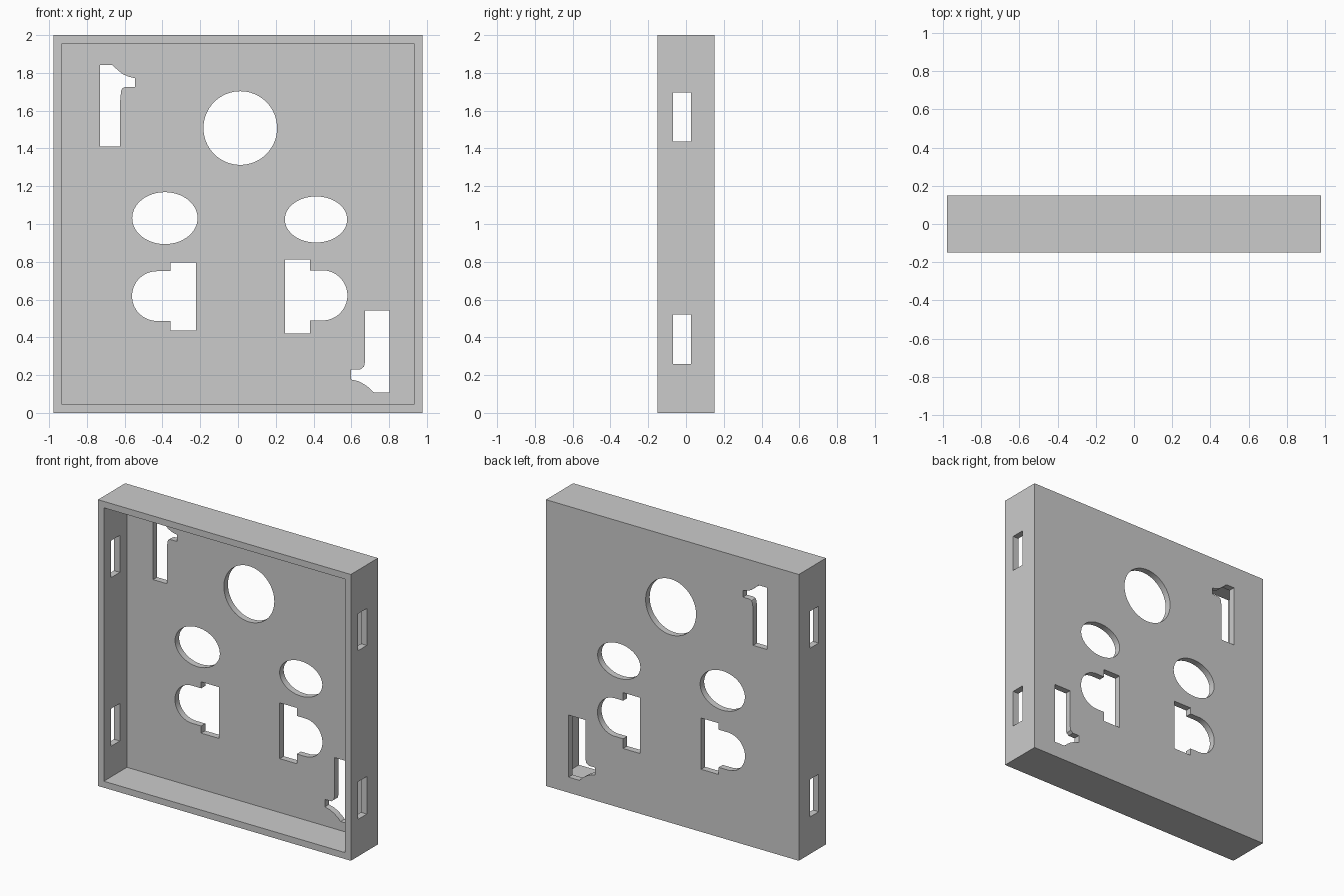
import bpy, bmesh
from math import sin, cos, pi, radians

cube = bpy.data.objects.get("Cube")
if cube:
    bpy.data.objects.remove(cube)

HX, HY, H = 0.977, 0.15, 2.0      # half width, half depth, height
WALL = 0.045

grey = bpy.data.materials.new("plain grey")
grey.use_nodes = True
GREY = (0.6, 0.6, 0.6, 1)
grey.diffuse_color = GREY
grey.node_tree.nodes["Principled BSDF"].inputs["Base Color"].default_value = GREY


def prism(name, outline, y0, y1):
    """Closed x-z outline extruded from y0 to y1."""
    bm = bmesh.new()
    face = bm.faces.new([bm.verts.new((x, y0, z)) for x, z in outline])
    new = bmesh.ops.extrude_face_region(bm, geom=[face])["geom"]
    bmesh.ops.translate(bm, vec=(0, y1 - y0, 0),
                        verts=[v for v in new if isinstance(v, bmesh.types.BMVert)])
    bmesh.ops.recalc_face_normals(bm, faces=bm.faces)
    mesh = bpy.data.meshes.new(name)
    bm.to_mesh(mesh)
    bm.free()
    obj = bpy.data.objects.new(name, mesh)
    bpy.context.collection.objects.link(obj)
    return obj


def rect(x0, x1, z0, z1):
    return [(x0, z0), (x1, z0), (x1, z1), (x0, z1)]


def arc(cx, cz, rx, rz, start=0, sweep=360, n=64):
    count = n if sweep == 360 else n + 1
    angles = [radians(start + sweep * i / n) for i in range(count)]
    return [(cx + rx * cos(a), cz + rz * sin(a)) for a in angles]


def tabbed_round(flat, step, tip, low, high, z0, z1):
    """Upright bar from flat to step, with a half-round lobe reaching to tip."""
    r = (z1 - z0) / 2
    side = 1 if tip > step else -1
    lobe = arc(tip - side * r, (z0 + z1) / 2, side * r, r, -90, 180, 32)
    return [(flat, low), (step, low), (step, z0)] + lobe + [(step, z1), (step, high), (flat, high)]


# Tray body, open at the front
body = prism("tray", rect(-HX, HX, 0, H), -HY, HY)
body.data.materials.append(grey)

cutters = [prism("cavity_cutter", rect(-HX + WALL, HX - WALL, WALL, H - WALL),
                 -HY - 0.1, HY - WALL)]

# Openings in the back panel
upper_hook = [(-0.73, 1.41), (-0.624, 1.41), (-0.624, 1.65), (-0.619, 1.704),
              (-0.611, 1.72), (-0.595, 1.726), (-0.545, 1.726), (-0.545, 1.772),
              (-0.58, 1.78), (-0.611, 1.794), (-0.64, 1.818), (-0.667, 1.842), (-0.73, 1.842)]
lower_hook = [(0.802, 0.542), (0.672, 0.542), (0.672, 0.27), (0.667, 0.245),
              (0.648, 0.23), (0.598, 0.23), (0.598, 0.177), (0.637, 0.168),
              (0.669, 0.151), (0.695, 0.132), (0.72, 0.108), (0.802, 0.108)]
openings = {
    "round": arc(0.012, 1.508, 0.195, 0.195),
    "right_oval": arc(-0.387, 1.031, 0.173, 0.1375),
    "left_oval": arc(0.413, 1.024, 0.165, 0.122),
    "right_lobe": tabbed_round(-0.222, -0.358, -0.561, 0.437, 0.795, 0.487, 0.75),
    "left_lobe": tabbed_round(0.249, 0.381, 0.579, 0.421, 0.811, 0.489, 0.755),
    "upper_hook": upper_hook,
    "lower_hook": lower_hook,
}
for name, outline in openings.items():
    cutters.append(prism(name + "_cutter", outline, 0, HY + 0.1))

# Slots through both side walls
for z0, z1 in ((0.259, 0.521), (1.437, 1.695)):
    cutters.append(prism("side_slot_cutter", rect(-1.2, 1.2, z0, z1), -0.069, 0.026))

# Cut everything, keep the result and drop the cutters
for cutter in cutters:
    cutter.hide_render = True
    mod = body.modifiers.new(cutter.name, 'BOOLEAN')
    mod.object = cutter
    mod.operation = 'DIFFERENCE'
    mod.solver = 'EXACT'
bpy.context.view_layer.update()
result = bpy.data.meshes.new_from_object(body.evaluated_get(bpy.context.evaluated_depsgraph_get()))
body.modifiers.clear()
body.data = result
for cutter in cutters:
    bpy.data.objects.remove(cutter)

# Smooth the curved rims, keep the corners sharp
bpy.ops.object.select_all(action='DESELECT')
body.select_set(True)
bpy.context.view_layer.objects.active = body
bpy.ops.object.shade_smooth_by_angle(angle=radians(25))
